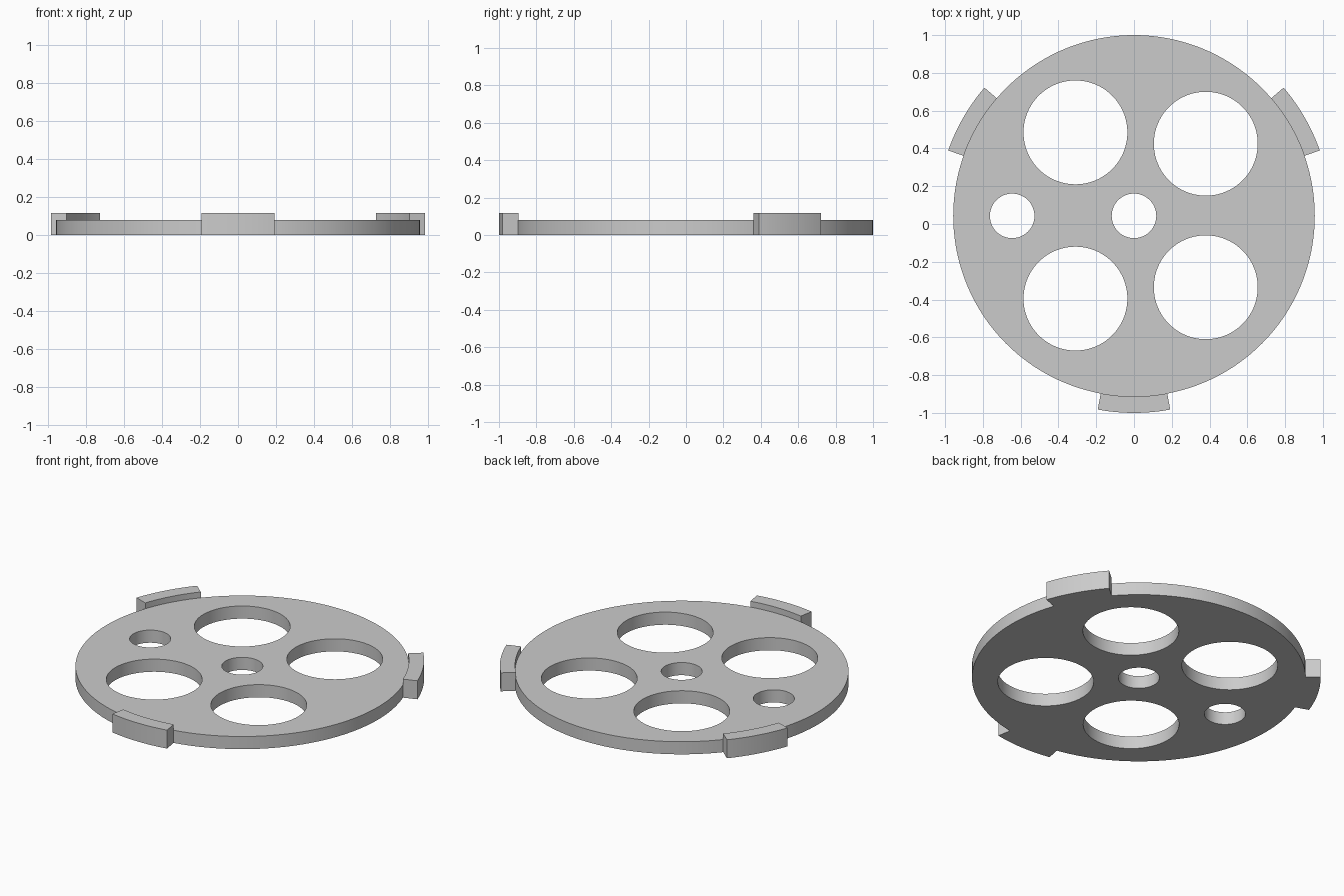
import bpy, bmesh
from math import sin, cos, radians, tau

if "Cube" in bpy.data.objects:
    bpy.data.objects.remove(bpy.data.objects["Cube"], do_unlink=True)

CENTRE_Y = 0.043
DISC_R, DISC_H = 0.957, 0.08
TAB_R, TAB_H, TAB_HALF = 1.043, 0.117, 10.6

grey = bpy.data.materials.new("plain grey")
grey.use_nodes = True
colour = (0.6, 0.6, 0.6, 1)
grey.diffuse_color = colour
grey.node_tree.nodes["Principled BSDF"].inputs["Base Color"].default_value = colour


def circle(x, y, r, n):
    return [(x + r * cos(tau * i / n), y + r * sin(tau * i / n)) for i in range(n)]


def arc(r, start, end, n=16):
    angles = [radians(start + (end - start) * i / n) for i in range(n + 1)]
    return [(r * cos(a), CENTRE_Y + r * sin(a)) for a in angles]


def plate(name, outlines, height):
    """Extrude closed outlines from the ground; inner outlines become holes."""
    curve = bpy.data.curves.new(name, "CURVE")
    curve.dimensions = "2D"
    curve.fill_mode = "BOTH"
    curve.extrude = height / 2
    for points in outlines:
        spline = curve.splines.new("POLY")
        spline.points.add(len(points) - 1)
        for p, (x, y) in zip(spline.points, points):
            p.co = (x, y, 0, 1)
        spline.use_cyclic_u = True
    obj = bpy.data.objects.new(name, curve)
    bpy.context.collection.objects.link(obj)
    bpy.ops.object.select_all(action="DESELECT")
    obj.select_set(True)
    bpy.context.view_layer.objects.active = obj
    bpy.ops.object.convert(target="MESH")
    obj = bpy.context.object

    # Weld caps to walls and rest the plate on the ground
    bm = bmesh.new()
    bm.from_mesh(obj.data)
    bmesh.ops.remove_doubles(bm, verts=bm.verts, dist=0.0001)
    bmesh.ops.translate(bm, verts=bm.verts, vec=(0, 0, height / 2))
    bmesh.ops.recalc_face_normals(bm, faces=bm.faces)
    bm.to_mesh(obj.data)
    bm.free()
    obj.data.materials.clear()
    obj.data.materials.append(grey)
    bpy.ops.object.shade_smooth_by_angle(angle=radians(30))
    return obj


# Disc with four large holes, a centre hole and an offset small hole
outlines = [circle(0, CENTRE_Y, DISC_R, 160)]
for x, y in ((-0.31, 0.485), (0.38, 0.425), (-0.31, -0.395), (0.38, -0.335)):
    outlines.append(circle(x, y, 0.275, 80))
for x in (0, -0.645):
    outlines.append(circle(x, CENTRE_Y, 0.118, 48))
plate("disc", outlines, DISC_H)

# Three raised tabs around the rim
for name, angle in (("left_tab", 30), ("right_tab", 150), ("front_tab", 270)):
    start, end = angle - TAB_HALF, angle + TAB_HALF
    plate(name, [arc(TAB_R, start, end) + arc(DISC_R - 0.001, end, start)], TAB_H)
